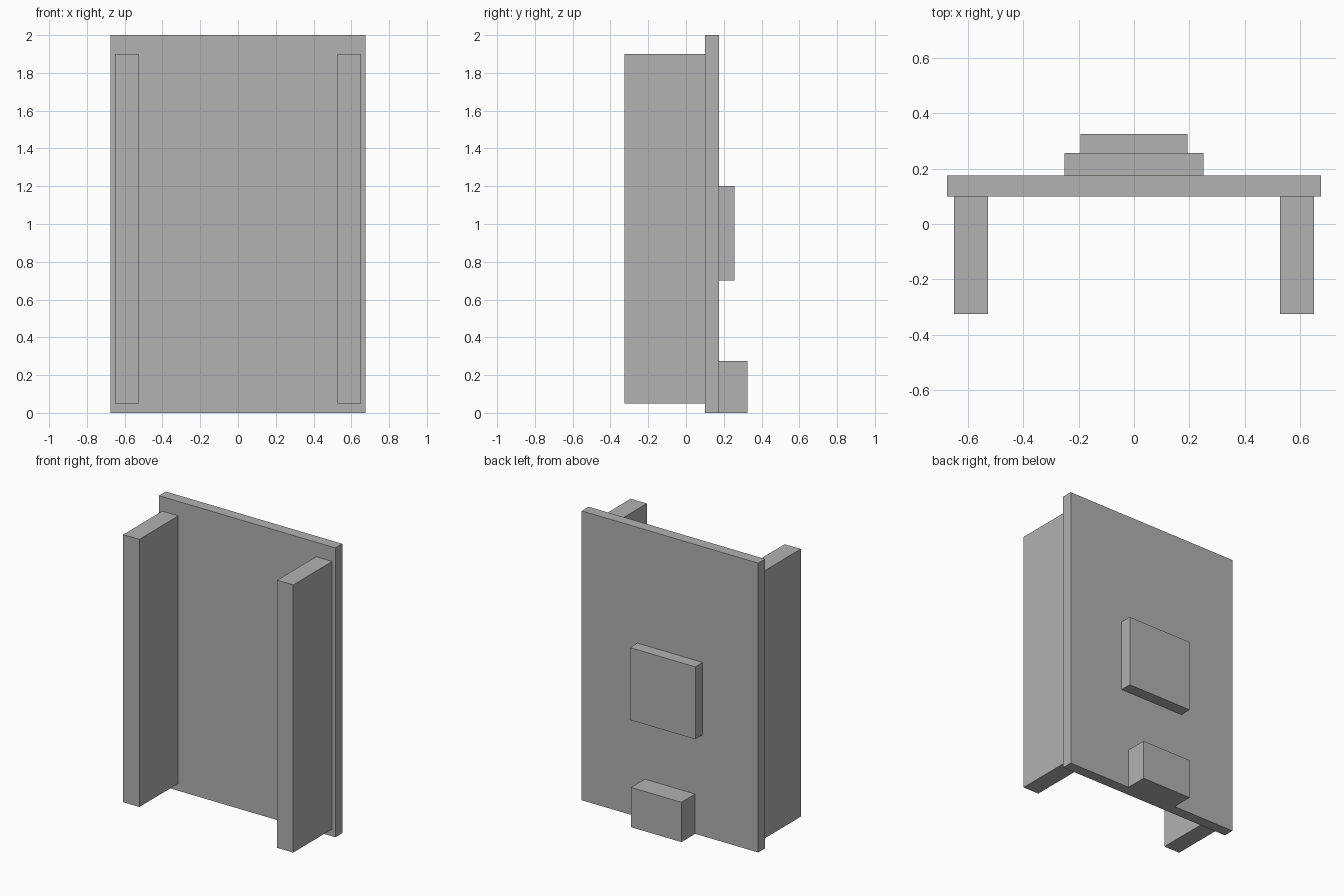
import bpy

cube = bpy.data.objects.get("Cube")
if cube:
    bpy.data.objects.remove(cube, do_unlink=True)

# One plain grey for every part
GREY = (0.445, 0.445, 0.445, 1)
grey = bpy.data.materials.new("plain grey")
grey.use_nodes = True
grey.diffuse_color = GREY
grey.node_tree.nodes["Principled BSDF"].inputs["Base Color"].default_value = GREY


def block(name, x, y, z):
    """Flat-faced box spanning the given (low, high) range on each axis."""
    spans = (x, y, z)
    bpy.ops.mesh.primitive_cube_add(size=1, location=[(a + b) / 2 for a, b in spans])
    obj = bpy.context.object
    obj.name = name
    obj.scale = [b - a for a, b in spans]
    bpy.ops.object.transform_apply(location=False, rotation=False, scale=True)
    obj.data.materials.append(grey)
    return obj


FRONT, BACK = 0.10, 0.175  # faces of the main panel

# Main upright panel
block("panel", (-0.675, 0.675), (FRONT, BACK), (0, 2))

# Side rails standing out from the front
block("left_rail", (0.527, 0.65), (-0.325, FRONT), (0.05, 1.9))
block("right_rail", (-0.65, -0.527), (-0.325, FRONT), (0.05, 1.9))

# Raised plate and bottom block on the back
block("back_plate", (-0.25, 0.25), (BACK, 0.256), (0.7, 1.2))
block("bottom_block", (-0.193, 0.193), (BACK, 0.325), (0, 0.275))
